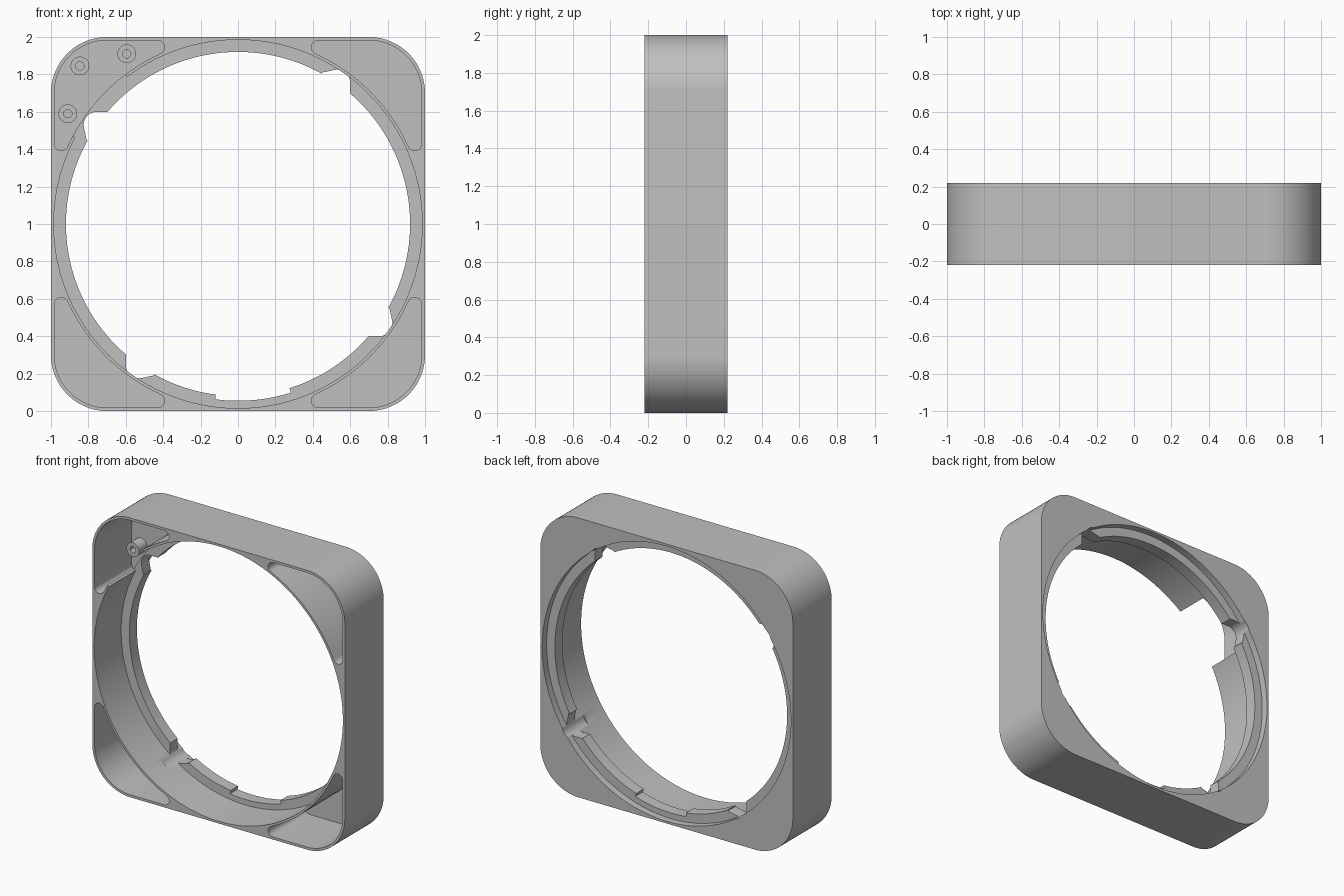
import bpy, bmesh
from math import cos, sin, radians, degrees, atan2

cube = bpy.data.objects.get("Cube")
if cube:
    bpy.data.objects.remove(cube, do_unlink=True)

FRONT, BACK = -0.22, 0.22
MID_Z = 1.0

grey = bpy.data.materials.new("grey plastic")
grey.use_nodes = True
colour = (0.53, 0.53, 0.53, 1)
grey.diffuse_color = colour
for node in grey.node_tree.nodes:
    if node.type == 'BSDF_PRINCIPLED':
        node.inputs["Base Color"].default_value = colour


def arc(cx, cz, r, start, end, steps):
    """Points along an arc, angles in degrees."""
    angles = [radians(start + (end - start) * i / steps) for i in range(steps + 1)]
    return [(cx + r * cos(a), cz + r * sin(a)) for a in angles]


def circle(cx, cz, r, steps):
    return arc(cx, cz, r, 0, 360, steps)[:-1]


def turned(points, quarter):
    """Turn an outline about the centre by quarter turns."""
    for _ in range(quarter):
        points = [(-z, x) for x, z in points]
    return points


def prism(name, outline, y0, y1):
    """Extrude an x-z outline from y0 to y1."""
    bm = bmesh.new()
    face = bm.faces.new([bm.verts.new((x, y0, z + MID_Z)) for x, z in outline])
    extruded = bmesh.ops.extrude_face_region(bm, geom=[face])["geom"]
    moved = [g for g in extruded if isinstance(g, bmesh.types.BMVert)]
    bmesh.ops.translate(bm, verts=moved, vec=(0, y1 - y0, 0))
    bmesh.ops.recalc_face_normals(bm, faces=bm.faces)
    mesh = bpy.data.meshes.new(name)
    bm.to_mesh(mesh)
    bm.free()
    mesh.materials.append(grey)
    obj = bpy.data.objects.new(name, mesh)
    bpy.context.collection.objects.link(obj)
    return obj


def activate(obj):
    bpy.ops.object.select_all(action='DESELECT')
    obj.select_set(True)
    bpy.context.view_layer.objects.active = obj


def cut(target, outline, y0, y1):
    """Remove a prism from the target."""
    cutter = prism("cutter", outline, y0, y1)
    cutter.hide_render = True
    activate(target)
    mod = target.modifiers.new("cut", 'BOOLEAN')
    mod.operation = 'DIFFERENCE'
    mod.solver = 'EXACT'
    mod.object = cutter
    bpy.ops.object.modifier_apply(modifier=mod.name)
    bpy.data.objects.remove(cutter, do_unlink=True)


def stepped_circle(r, step_r, start, end):
    """Circle with a different radius between two angles."""
    return arc(0, 0, step_r, start, end, 24) + arc(0, 0, r, end, start + 360, 128)


# Rounded square body
body_outline = []
for q in range(4):
    body_outline += turned(arc(0.7, 0.7, 0.3, 0, 90, 20), q)
frame = prism("frame", body_outline, FRONT, BACK)

# Front bore, opened into the upper corner pocket
LEDGE = FRONT + 0.305
cut(frame, stepped_circle(0.985, 1.02, 127, 152), FRONT - 0.1, LEDGE)

# Shallow recess behind the lip
cut(frame, circle(0, 0, 0.985, 144), BACK - 0.05, BACK + 0.1)

# Opening through the lip, with a wider step at the bottom
cut(frame, stepped_circle(0.92, 0.945, 262.6, 287.4), FRONT - 0.1, BACK + 0.1)

# Four rounded notches in the lip
notch = [(0.45, 0.70), (0.60, 0.70)] + arc(0.53, 0.755, 0.07, 0, 100, 14) + [(0.45, 0.81)]
for q in range(4):
    cut(frame, turned(notch, q), FRONT + 0.2, BACK + 0.1)

# Four corner pockets between bore wall and outer wall
TIP_X, TIP_Z, TIP_R = 0.43, 0.945, 0.037
FLOOR = BACK - 0.02
tip = degrees(atan2(TIP_Z, TIP_X))
pocket = arc(TIP_X, TIP_Z, TIP_R, 90, tip + 180, 12)
pocket += arc(0, 0, 1.001, tip, 90 - tip, 24)[1:-1]
pocket += arc(TIP_Z, TIP_X, TIP_R, 270 - tip, 360, 12)
pocket += arc(0.7, 0.7, 0.282, 0, 90, 20)
for q in range(4):
    cut(frame, turned(pocket, q), FRONT - 0.1, FLOOR)

# Hollow screw posts in the upper corner pocket
parts = [frame]
for i, (x, z) in enumerate([(-0.845, 0.845), (-0.595, 0.91), (-0.91, 0.59)]):
    post = prism(f"screw_post_{i + 1}", circle(x, z, 0.05, 32), FRONT + 0.33, FLOOR + 0.005)
    cut(post, circle(x, z, 0.022, 24), FRONT, FLOOR - 0.002)
    parts.append(post)

# Smooth the curved walls, keep the edges sharp
for part in parts:
    activate(part)
    bpy.ops.object.shade_smooth_by_angle(angle=radians(30))
